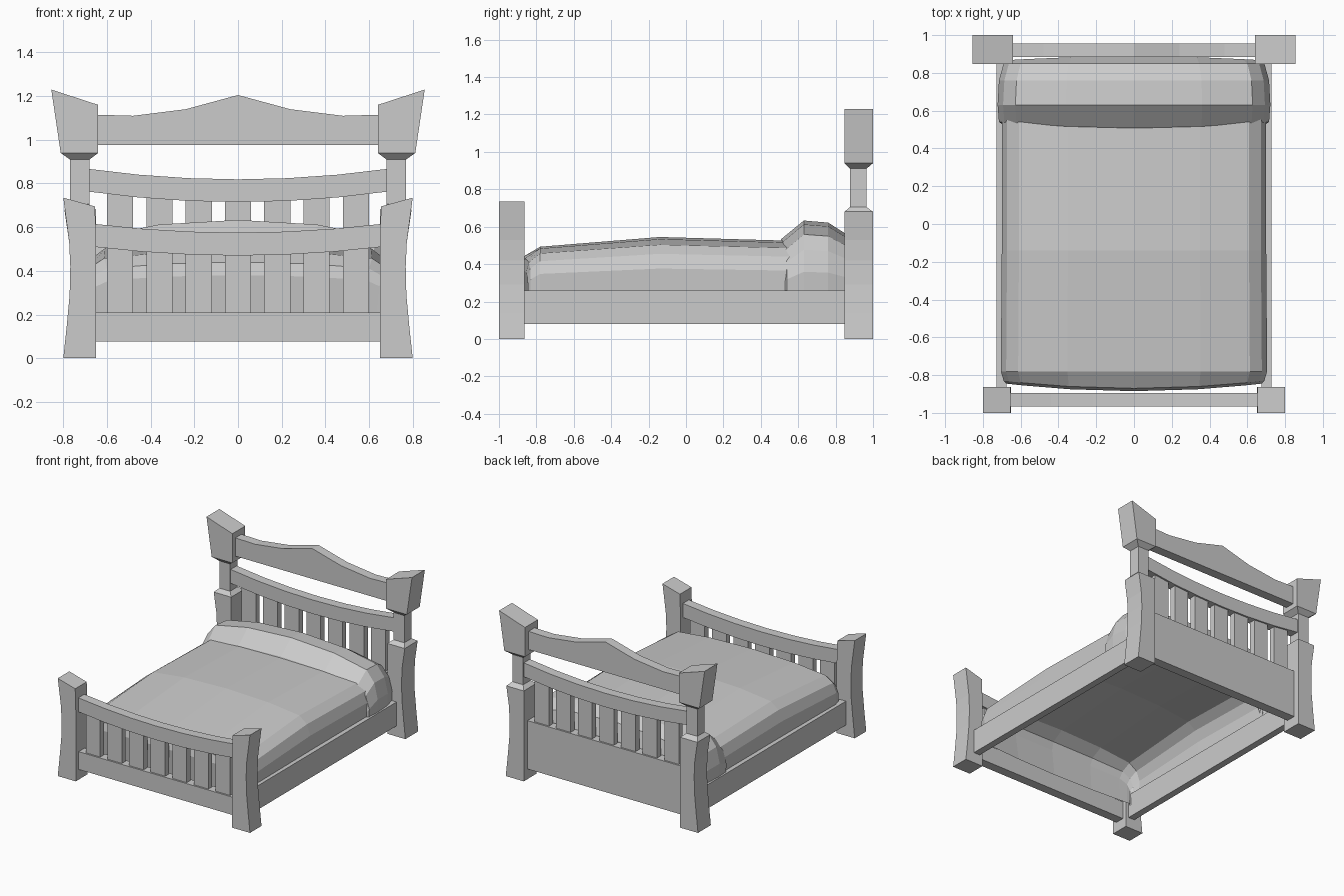
import bpy, bmesh

if "Cube" in bpy.data.objects:
    bpy.data.objects.remove(bpy.data.objects["Cube"])


def finish(name, bm, recalc=True, mirror=False):
    if recalc:
        bmesh.ops.recalc_face_normals(bm, faces=bm.faces)
    me = bpy.data.meshes.new(name)
    bm.to_mesh(me)
    bm.free()
    ob = bpy.data.objects.new(name, me)
    bpy.context.collection.objects.link(ob)
    if mirror:
        ob.modifiers.new("mirror", "MIRROR").use_axis[0] = True
    return ob


def prism(name, outline, y0, y1, mirror=False):
    """Extrude an x-z outline from y0 to y1."""
    bm = bmesh.new()
    face = bm.faces.new([bm.verts.new((x, y0, z)) for x, z in outline])
    new = bmesh.ops.extrude_face_region(bm, geom=[face])["geom"]
    moved = [v for v in new if isinstance(v, bmesh.types.BMVert)]
    bmesh.ops.translate(bm, verts=moved, vec=(0, y1 - y0, 0))
    return finish(name, bm, mirror=mirror)


def box(name, x0, x1, y0, y1, z0, z1, mirror=False):
    return prism(name, [(x0, z0), (x1, z0), (x1, z1), (x0, z1)], y0, y1, mirror)


def post(name, rings):
    """Stack of rectangles (x in, x out, z in, z out, y0, y1), mirrored in x."""
    bm = bmesh.new()
    rows = [[bm.verts.new(p) for p in ((a, y0, zi), (b, y0, zo), (b, y1, zo), (a, y1, zi))]
            for a, b, zi, zo, y0, y1 in rings]
    for lo, hi in zip(rows, rows[1:]):
        for k in range(4):
            bm.faces.new((lo[k], lo[(k + 1) % 4], hi[(k + 1) % 4], hi[k]))
    bm.faces.new(rows[0])
    bm.faces.new(rows[-1])
    return finish(name, bm, mirror=True)


def curved_rail(name, half, low, high, sag, y0, y1, n=6):
    """Rail whose edges dip by sag in the middle."""
    xs = [half * (2 * i / n - 1) for i in range(n + 1)]
    dip = [sag * (1 - (x / half) ** 2) for x in xs]
    outline = [(x, low - d) for x, d in zip(xs, dip)]
    outline += [(x, high - d) for x, d in zip(xs, dip)][::-1]
    return prism(name, outline, y0, y1)


HALF = [(0, 1), (.5, .97), (.87, .89), (.96, .76), (1, .55), (.985, 0)]
SECTION = [(-u, f) for u, f in HALF[:0:-1]] + HALF
BASE = 0.17


def bedding(name, stations, power=1):
    """Open cloth shell lofted along y from (y, half width, crown z, bow)."""
    bm = bmesh.new()
    rows = [[bm.verts.new((u * w, y + bow * u * u, BASE + (top - BASE) * f ** power))
             for u, f in SECTION] for y, w, top, bow in stations]
    for a, b in zip(rows, rows[1:]):
        for j in range(len(SECTION) - 1):
            bm.faces.new((a[j], a[j + 1], b[j + 1], b[j]))
    return finish(name, bm, recalc=False)


# Foot posts
CURVE = [(.8, 0), (.785, .14), (.771, .29), (.768, .42), (.773, .53)]
post("foot_posts", [(.65, x, z, z, -1, -.863) for x, z in CURVE]
     + [(.655, .8, .695, .735, -1, -.863)])

# Head posts with necks and flared caps
post("head_posts", [(.65, x, z, z, .847, 1) for x, z in CURVE]
     + [(.65, .795, .68, .68, .847, 1), (.68, .77, .705, .705, .877, .965),
        (.68, .77, .91, .91, .877, .965), (.64, .812, .94, .94, .847, 1),
        (.64, .855, 1.16, 1.23, .847, 1)])

# Foot board rails
box("foot_lower_rail", -.67, .67, -.965, -.894, .076, .21)
curved_rail("foot_upper_rail", .66, .51, .615, .04, -.965, -.894)

# Head board panel and rails
HEAD_Y = (.884, .956)
box("head_panel", -.67, .67, *HEAD_Y, .076, .44)
curved_rail("head_middle_rail", .685, .763, .867, .048, *HEAD_Y)
crest = [(.65, 1.115), (.48, 1.11), (.24, 1.14)]
prism("head_crest_rail", [(-.65, .977), (.65, .977)] + crest + [(0, 1.205)]
      + [(-x, z) for x, z in crest[::-1]], *HEAD_Y)

# Slats
for i in range(-3, 4):
    x = i * .18
    box("foot_slat", x - .06, x + .06, -.952, -.907, .2, .515)
    box("head_slat", x - .06, x + .06, .897, .943, .43, .77)

# Side rails
box("side_rails", .675, .727, -.88, .86, .08, .26, mirror=True)

# Blanket and pillow roll
bedding("blanket", [(-.86, .66, BASE, .03), (-.885, .675, .38, .04), (-.87, .69, .44, .04),
                    (-.78, .705, .493, 0), (-.14, .70, .545, 0), (.56, .70, .525, 0)])
bedding("pillow", [(.49, .70, .48, .04), (.51, .715, .535, .03), (.63, .722, .633, 0),
                   (.76, .715, .622, 0), (.85, .69, .565, 0), (.888, .66, .45, -.02),
                   (.88, .66, BASE, -.02)], power=1.5)
